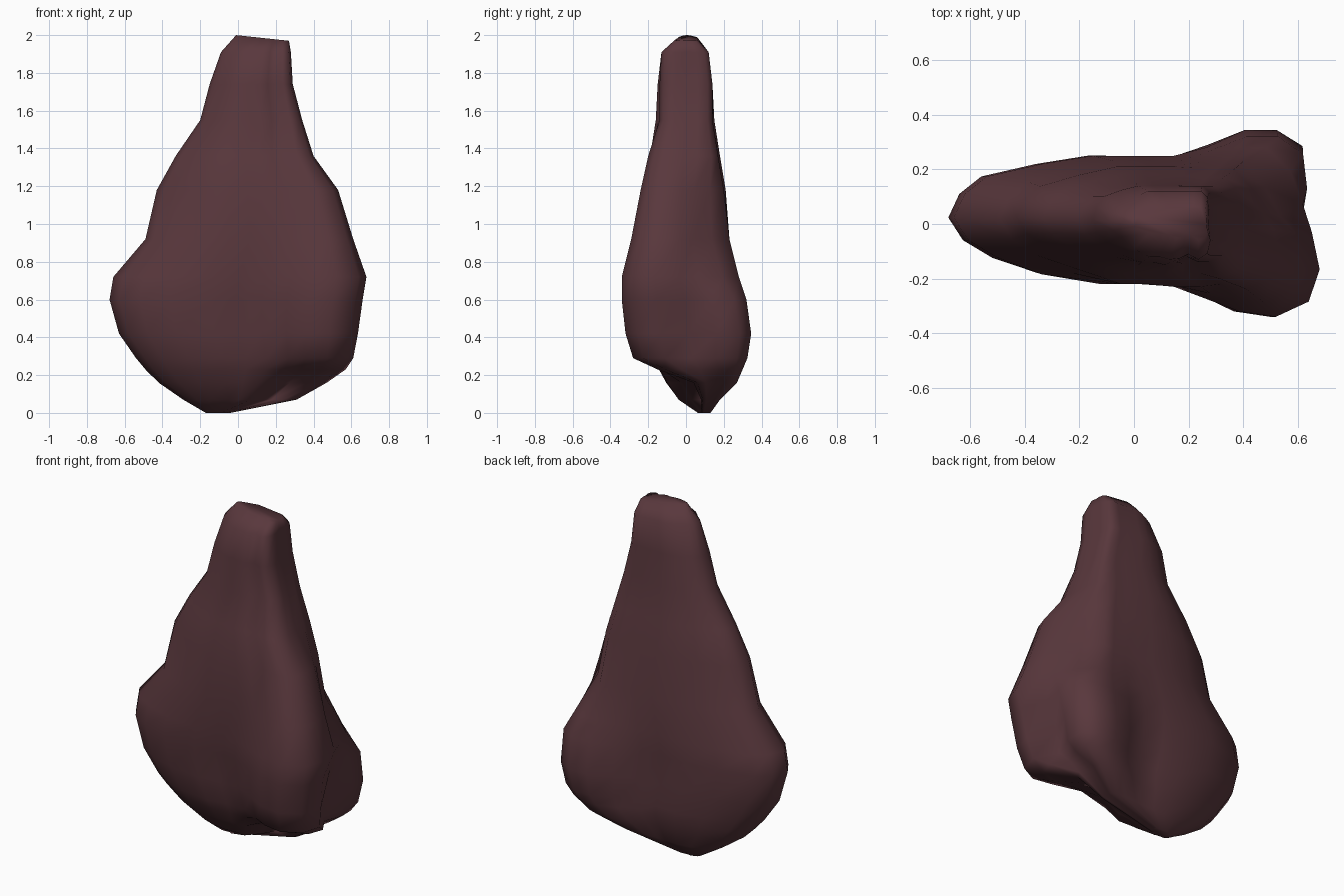
import bpy, bmesh

if "Cube" in bpy.data.objects:
    bpy.data.objects.remove(bpy.data.objects["Cube"])

# horizontal sections: z, x left, x right, front y (left, mid, right), back y (left, mid, right)
SECTIONS = [
    (0.00, -.17, -.04, .07, .07, .08, .12, .13, .13),
    (0.07, -.29, .31, .00, -.04, .08, .15, .18, .18),
    (0.16, -.42, .47, -.05, -.11, .04, .17, .22, .27),
    (0.23, -.49, .57, -.08, -.15, -.15, .18, .24, .30),
    (0.29, -.54, .61, -.10, -.18, -.28, .18, .25, .325),
    (0.42, -.63, .635, -.12, -.20, -.32, .19, .25, .345),
    (0.60, -.68, .66, -.13, -.21, -.34, .19, .25, .32),
    (0.72, -.66, .68, -.13, -.22, -.34, .19, .25, .28),
    (0.92, -.49, .61, -.12, -.22, -.29, .17, .23, .23),
    (1.18, -.43, .53, -.09, -.22, -.24, .15, .21, .20),
    (1.36, -.33, .40, -.08, -.18, -.20, .13, .18, .17),
    (1.55, -.20, .34, -.08, -.15, -.14, .11, .15, .14),
    (1.74, -.15, .29, -.07, -.14, -.14, .11, .14, .14),
    (1.91, -.09, .28, -.05, -.12, -.13, .07, .12, .12),
    (1.99, -.01, .27, -.02, -.04, -.06, .03, .06, .06),
]


def bump(z, centre, reach):
    """1 at the centre height, fading to 0 at the given reach."""
    return max(0, 1 - abs(z - centre) / reach)


def section_ring(z, xl, xr, fl, fm, fr, bl, bm_, br):
    """Closed outline: narrow rounded left edge, broad two-lobed right edge."""
    def left(t):
        return fl + (bl - fl) * t

    def right(t):
        return fr + (br - fr) * t
    g = bump(z, .35, .38)    # grooves between the lobes
    c = min(1, 1.6 * bump(z, .98, .40))   # slanted back right corner above the back lobe
    outline = [
        (0, left(.48)), (.04, left(.22)), (.12, left(.02)), (.24, fl * .4 + fm * .6),
        (.40, fm + .01 * g), (.50, fm + .03 * g), (.60, fm + .04 * g - .01),
        (.70, (fm + fr) / 2 + .02 * g), (.78, fr + .02), (.88, fr), (.97, right(.09)),
        (1, right(.28)), (.98 - .05 * g, right(.5)), (.985 - .055 * c, right(.72 - .10 * c)),
        (.97 + .02 * g - .09 * c, right(.91 - .09 * c)),
        (.91 - .10 * c, br), (.82 - .07 * c, br), (.71 - .03 * c, (bm_ + br) / 2 - .01 * g),
        (.60, bm_ - .03 * g), (.50, bm_ - .02 * g), (.38, bm_),
        (.24, (bl + bm_) / 2), (.09, left(.95)), (.03, left(.75)),
    ]
    # the very top slopes down slightly to the right
    slope = .03 if z > 1.95 else 0
    return [(xl + (xr - xl) * u, y, z + slope * (.33 - u)) for u, y in outline]


# lumpy body lofted through the sections
bm = bmesh.new()
rings = [[bm.verts.new(p) for p in section_ring(*s)] for s in SECTIONS]
n = len(rings[0])
for low, high in zip(rings, rings[1:]):
    for i in range(n):
        j = (i + 1) % n
        bm.faces.new((low[i], low[j], high[j], high[i]))
bm.faces.new(rings[0][::-1])
bm.faces.new(rings[-1])
bmesh.ops.recalc_face_normals(bm, faces=bm.faces)
for f in bm.faces:
    f.smooth = True

# set base on the ground
lowest = min(v.co.z for v in bm.verts)
bmesh.ops.translate(bm, verts=bm.verts, vec=(0, 0, -lowest))

mesh = bpy.data.meshes.new("lumpy_body")
bm.to_mesh(mesh)
bm.free()
body = bpy.data.objects.new("lumpy_body", mesh)
bpy.context.collection.objects.link(body)

# one dull maroon colour
maroon = bpy.data.materials.new("dull maroon")
maroon.diffuse_color = (0.1, 0.039, 0.046, 1)
maroon.use_nodes = True
maroon.node_tree.nodes["Principled BSDF"].inputs["Base Color"].default_value = maroon.diffuse_color
mesh.materials.append(maroon)
